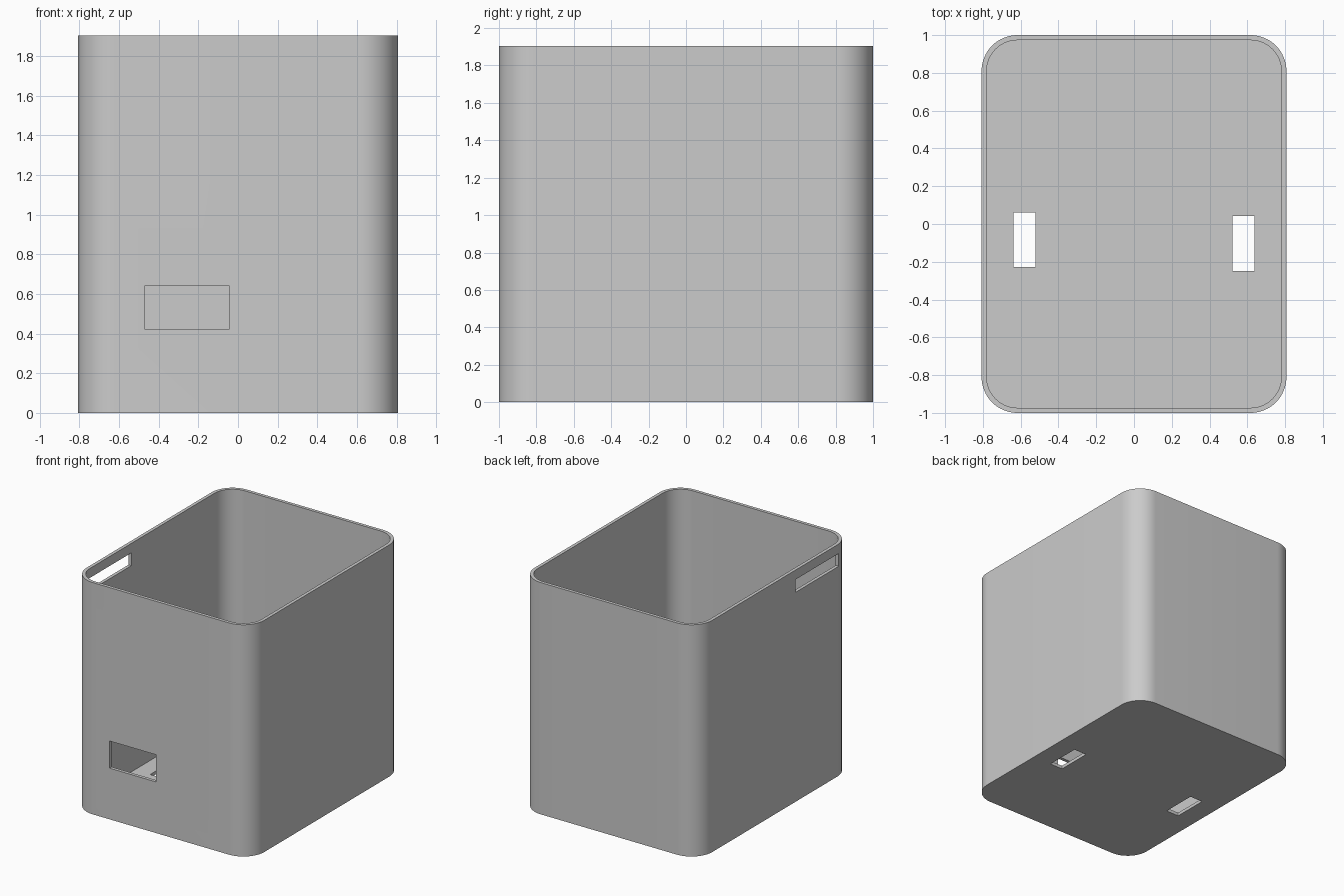
import bpy
import bmesh
from math import sin, cos, pi

HALF_X, HALF_Y, HEIGHT = 0.807, 1.0, 1.903
WALL, RADIUS, STEPS = 0.027, 0.19, 16

old = bpy.data.objects.get("Cube")
if old:
    bpy.data.objects.remove(old, do_unlink=True)

grey = bpy.data.materials.new("plain grey")
grey.use_nodes = True
colour = (0.6, 0.6, 0.6, 1)
grey.diffuse_color = colour
grey.node_tree.nodes["Principled BSDF"].inputs["Base Color"].default_value = colour


def prism(name, outline, z0, z1):
    """Upright solid from a flat outline."""
    bm = bmesh.new()
    base = bm.faces.new([bm.verts.new((x, y, z0)) for x, y in outline])
    top = bmesh.ops.extrude_face_region(bm, geom=[base])["geom"]
    verts = [v for v in top if isinstance(v, bmesh.types.BMVert)]
    bmesh.ops.translate(bm, verts=verts, vec=(0, 0, z1 - z0))
    bmesh.ops.recalc_face_normals(bm, faces=bm.faces)
    mesh = bpy.data.meshes.new(name)
    bm.to_mesh(mesh)
    bm.free()
    mesh.materials.append(grey)
    obj = bpy.data.objects.new(name, mesh)
    bpy.context.collection.objects.link(obj)
    return obj


def rounded(inset):
    """Rounded rectangle, moved inwards by the inset."""
    points = []
    for corner, (sx, sy) in enumerate([(1, 1), (-1, 1), (-1, -1), (1, -1)]):
        for i in range(STEPS + 1):
            a = (corner + i / STEPS) * pi / 2
            points.append((sx * (HALF_X - RADIUS) + (RADIUS - inset) * cos(a),
                           sy * (HALF_Y - RADIUS) + (RADIUS - inset) * sin(a)))
    return points


def box(name, x0, x1, y0, y1, z0, z1):
    return prism(name, [(x0, y0), (x1, y0), (x1, y1), (x0, y1)], z0, z1)


# Solid body, then the hollow and openings cut from it
body = prism("open_box", rounded(0), 0, HEIGHT)
cutters = [
    prism("hollow", rounded(WALL), WALL, HEIGHT + 0.2),
    box("front_window", -0.468, -0.045, -1.1, -0.9, 0.42, 0.643),
    box("side_slot", -0.9, -0.7, -0.83, -0.27, 1.72, 1.825),
    box("floor_hole_right", -0.639, -0.522, -0.228, 0.061, -0.1, 0.1),
    box("floor_hole_left", 0.522, 0.639, -0.249, 0.042, -0.1, 0.1),
]

bpy.ops.object.select_all(action="DESELECT")
bpy.context.view_layer.objects.active = body
body.select_set(True)
for cutter in cutters:
    cutter.hide_render = True
    cut = body.modifiers.new(cutter.name, "BOOLEAN")
    cut.operation, cut.solver, cut.object = "DIFFERENCE", "EXACT", cutter
    bpy.ops.object.modifier_apply(modifier=cut.name)
    bpy.data.objects.remove(cutter, do_unlink=True)

# Smooth round corners, crisp edges
bpy.ops.object.shade_smooth_by_angle(angle=pi / 6)
